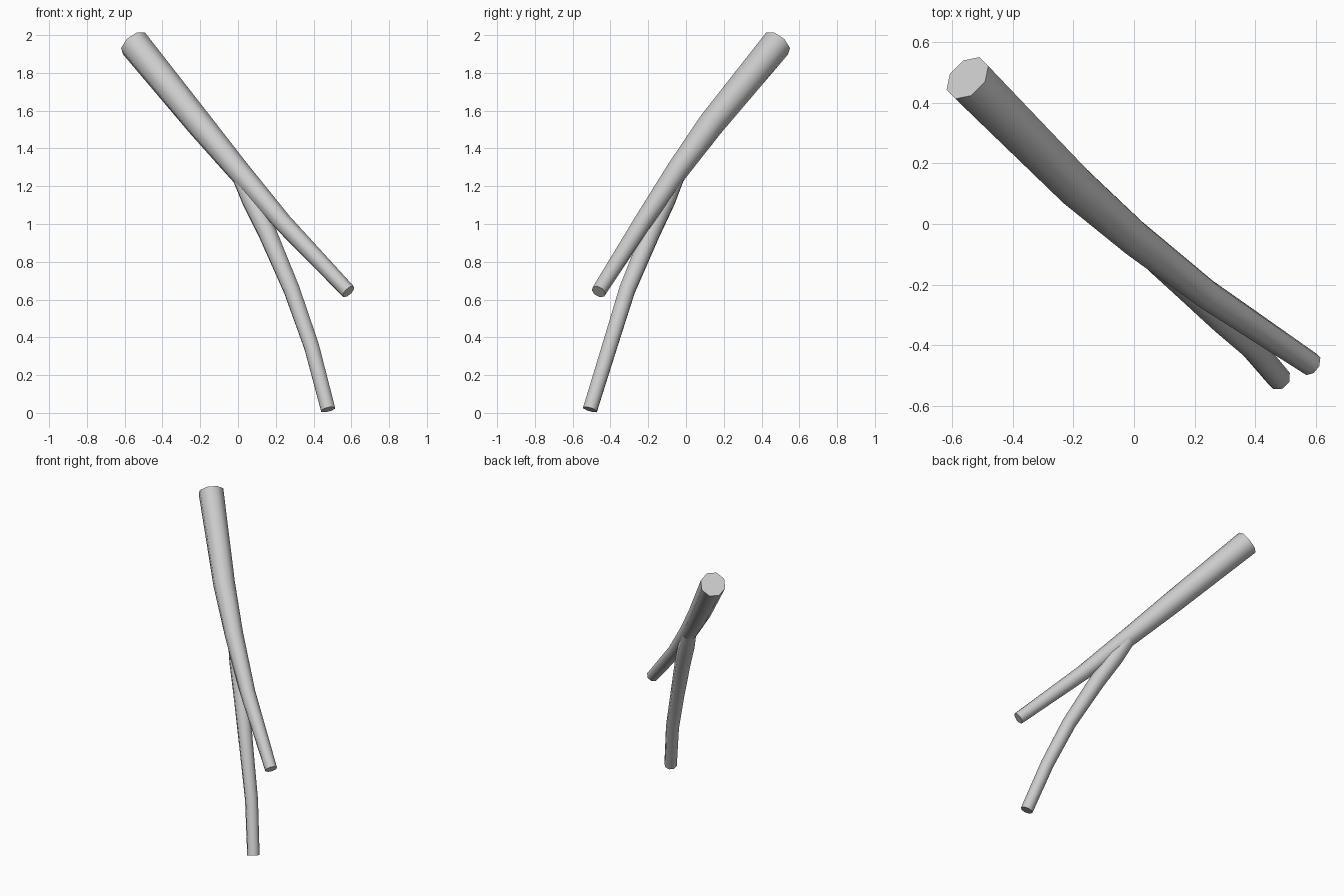
import bpy, bmesh, math
from mathutils import Vector

if "Cube" in bpy.data.objects:
    bpy.data.objects.remove(bpy.data.objects["Cube"])

SIDES = 8


def limb(name, path):
    """Tapered tube through (x, y, z, radius) points with capped ends."""
    pts = [Vector(p[:3]) for p in path]
    bm = bmesh.new()
    rings = []
    for i, p in enumerate(pts):
        t = (pts[min(i + 1, len(pts) - 1)] - pts[max(i - 1, 0)]).normalized()
        u = t.cross(Vector((1, 1, 0))).normalized()
        v = t.cross(u)
        ring = []
        for k in range(SIDES):
            a = 2 * math.pi * (k + 0.5) / SIDES
            ring.append(bm.verts.new(p + path[i][3] * (math.cos(a) * u + math.sin(a) * v)))
        rings.append(ring)
    for a, b in zip(rings, rings[1:]):
        for k in range(SIDES):
            n = (k + 1) % SIDES
            bm.faces.new((a[k], a[n], b[n], b[k]))
    bm.faces.new(rings[0])
    bm.faces.new(rings[-1])
    bmesh.ops.recalc_face_normals(bm, faces=bm.faces[:])
    mesh = bpy.data.meshes.new(name)
    bm.to_mesh(mesh)
    bm.free()
    ob = bpy.data.objects.new(name, mesh)
    bpy.context.collection.objects.link(ob)
    bpy.ops.object.select_all(action='DESELECT')
    ob.select_set(True)
    bpy.context.view_layer.objects.active = ob
    bpy.ops.object.shade_smooth_by_angle(angle=math.radians(50))
    return ob


# Thick limb, tapering from the upper end to the short fork
limb("main_branch", [
    (-0.55, 0.482, 1.955, 0.083),
    (-0.20, 0.13, 1.525, 0.072),
    (0.0, -0.045, 1.285, 0.061),
    (0.24, -0.232, 1.005, 0.050),
    (0.585, -0.463, 0.642, 0.040),
])

# Thin limb that leaves the middle and curves down to the ground
limb("side_branch", [
    (0.0, -0.04, 1.28, 0.046),
    (0.07, -0.105, 1.13, 0.054),
    (0.155, -0.185, 0.955, 0.052),
    (0.285, -0.312, 0.65, 0.046),
    (0.39, -0.405, 0.35, 0.043),
    (0.477, -0.508, 0.018, 0.041),
])
